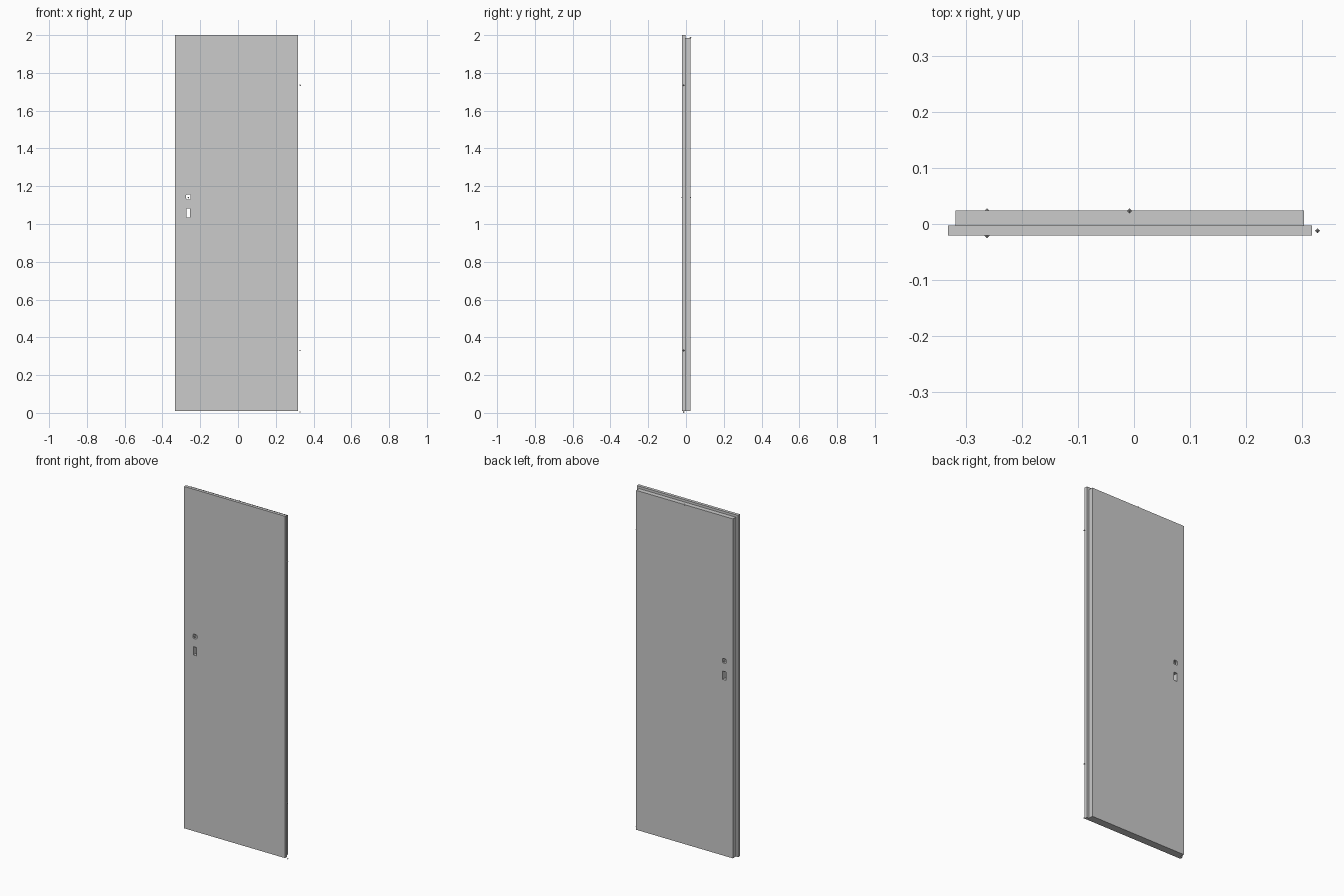
import bpy, bmesh
from mathutils import Vector

if "Cube" in bpy.data.objects:
    bpy.data.objects.remove(bpy.data.objects["Cube"])


def make_object(name, bm):
    bmesh.ops.recalc_face_normals(bm, faces=bm.faces)
    mesh = bpy.data.meshes.new(name)
    bm.to_mesh(mesh)
    bm.free()
    obj = bpy.data.objects.new(name, mesh)
    bpy.context.collection.objects.link(obj)
    return obj


def box(name, lo, hi, chamfer=0.0):
    """Box between two corners, optionally chamfered along its y edges."""
    lo, hi = Vector(lo), Vector(hi)
    bm = bmesh.new()
    bmesh.ops.create_cube(bm, size=1)
    for v in bm.verts:
        v.co = (lo + hi) / 2 + v.co * (hi - lo)
    if chamfer:
        edges = [e for e in bm.edges
                 if abs(e.verts[0].co.y - e.verts[1].co.y) > 1e-4]
        bmesh.ops.bevel(bm, geom=edges, offset=chamfer, segments=1,
                        affect='EDGES')
    return make_object(name, bm)


def cut(target, cutter):
    cutter.hide_render = True
    mod = target.modifiers.new(cutter.name, 'BOOLEAN')
    mod.operation = 'DIFFERENCE'
    mod.solver = 'EXACT'
    mod.object = cutter
    bpy.context.view_layer.objects.active = target
    bpy.ops.object.modifier_apply(modifier=mod.name)
    bpy.data.objects.remove(cutter)


# Door dimensions
LEFT, RIGHT = -0.333, 0.318
FRONT, BACK, STEP = -0.021, 0.024, -0.003
BOTTOM, TOP = 0.009, 2.0
REBATE = 0.014
LOCK_X = -0.263

# Door leaf
door = box("door_leaf", (LEFT, FRONT, BOTTOM), (RIGHT, BACK, TOP))

# Rebate along both sides and the top, on the back half
cut(door, box("rebate_left", (LEFT - 0.1, STEP, -0.1),
              (LEFT + REBATE, 0.1, 2.1)))
cut(door, box("rebate_right", (RIGHT - REBATE, STEP, -0.1),
              (RIGHT + 0.1, 0.1, 2.1)))
cut(door, box("rebate_top", (LEFT - 0.1, STEP, TOP - REBATE),
              (RIGHT + 0.1, 0.1, 2.1)))

# Handle hole and keyhole through the leaf
cut(door, box("handle_hole", (LOCK_X - 0.012, -0.1, 1.131),
              (LOCK_X + 0.012, 0.1, 1.157), chamfer=0.004))
cut(door, box("key_hole", (LOCK_X - 0.010, -0.1, 1.034),
              (LOCK_X + 0.010, 0.1, 1.083)))

# Tiny octahedral fitting points: hinges, handles, top closer
R = 0.0045
HINGE_X, HINGE_Y = 0.3285, -0.012
POINTS = {
    "hinge_point_base": (HINGE_X, HINGE_Y, R),
    "hinge_point_lower": (HINGE_X, HINGE_Y, 0.33),
    "hinge_point_upper": (HINGE_X, HINGE_Y, 1.735),
    "handle_point_front": (LOCK_X, FRONT, 1.14),
    "handle_point_back": (LOCK_X, BACK, 1.14),
    "closer_point": (-0.008, BACK, TOP - REBATE),
}
for name, location in POINTS.items():
    bm = bmesh.new()
    bmesh.ops.create_uvsphere(bm, u_segments=4, v_segments=2, radius=R)
    bmesh.ops.translate(bm, verts=bm.verts, vec=location)
    make_object(name, bm)
